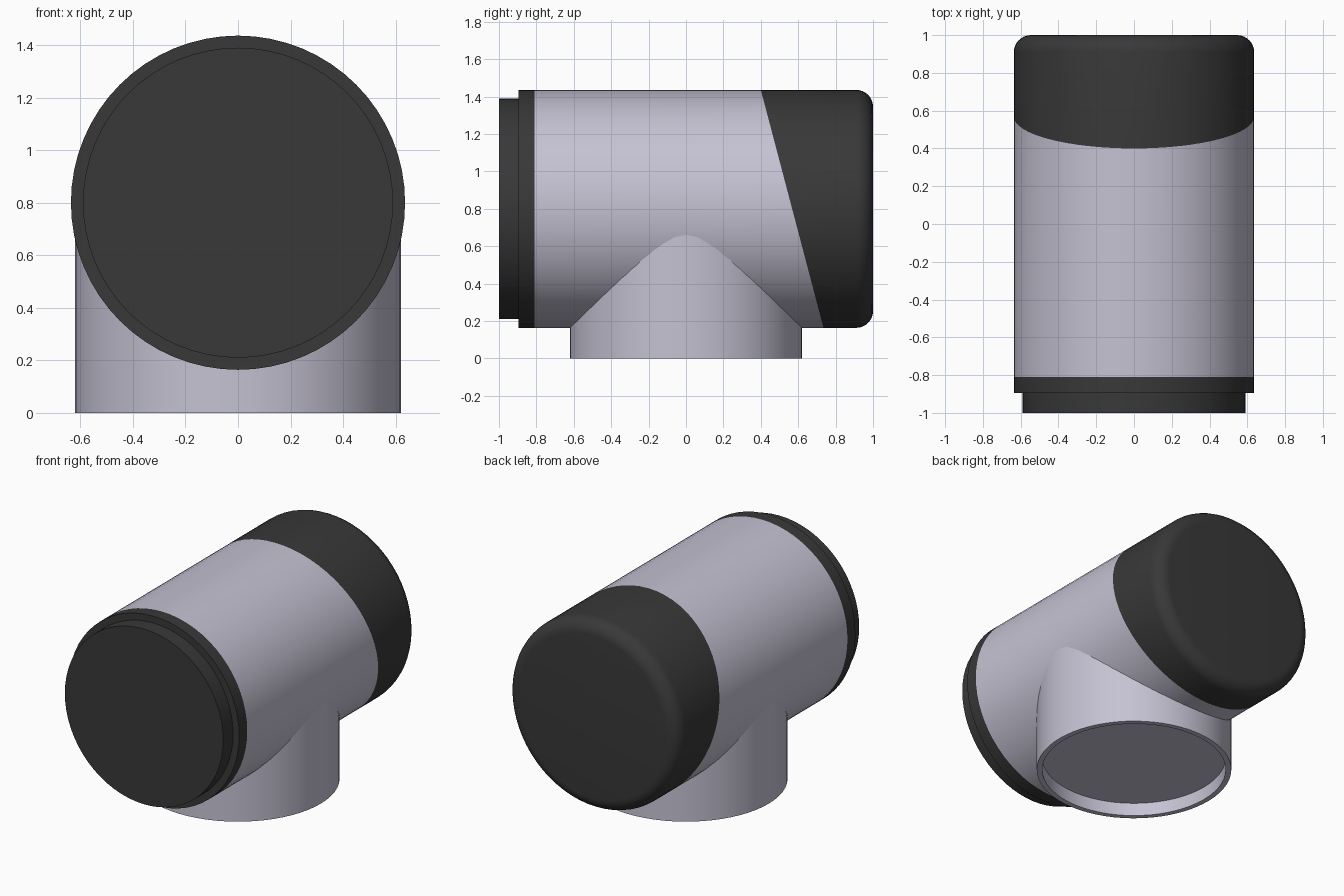
import bpy, bmesh, math
from mathutils import Matrix, Vector

default = bpy.data.objects.get("Cube")
if default:
    bpy.data.objects.remove(default, do_unlink=True)

SIDES = 64
AXIS_Z = 0.80       # height of the barrel's axis
R = 0.636           # barrel radius
NECK_R = 0.62


def material(name, colour):
    mat = bpy.data.materials.new(name)
    mat.use_nodes = True
    mat.diffuse_color = colour
    mat.node_tree.nodes["Principled BSDF"].inputs["Base Color"].default_value = colour
    return mat


silver = material("silver grey", (0.56, 0.54, 0.65, 1))
black = material("soft black", (0.04, 0.04, 0.04, 1))

# Turns local z into world y and lifts the part to the barrel's axis
BARREL = Matrix.Translation((0, 0, AXIS_Z)) @ Matrix.Rotation(-math.pi / 2, 4, "X")


def lathe(name, profile, mat, matrix=Matrix(), cut=None):
    """Spin (radius, height) points round z; cut = (point, normal of the removed side)."""
    bm = bmesh.new()
    verts = [bm.verts.new((r, 0, h)) for r, h in profile]
    edges = [bm.edges.new(pair) for pair in zip(verts, verts[1:])]
    bmesh.ops.spin(bm, geom=verts + edges, cent=(0, 0, 0), axis=(0, 0, 1),
                   angle=math.tau, steps=SIDES, use_duplicate=False)
    bmesh.ops.remove_doubles(bm, verts=bm.verts, dist=0.0001)
    bm.transform(matrix)
    bmesh.ops.recalc_face_normals(bm, faces=bm.faces)
    if cut:
        bmesh.ops.bisect_plane(bm, geom=bm.verts[:] + bm.edges[:] + bm.faces[:],
                               plane_co=cut[0], plane_no=cut[1], clear_outer=True)
        # Close the cut so the part stays solid
        bmesh.ops.holes_fill(bm, edges=[e for e in bm.edges if e.is_boundary])
        bmesh.ops.recalc_face_normals(bm, faces=bm.faces)
    mesh = bpy.data.meshes.new(name)
    bm.to_mesh(mesh)
    bm.free()
    mesh.materials.append(mat)
    obj = bpy.data.objects.new(name, mesh)
    bpy.context.collection.objects.link(obj)
    bpy.ops.object.select_all(action="DESELECT")
    obj.select_set(True)
    bpy.context.view_layer.objects.active = obj
    bpy.ops.object.shade_smooth_by_angle(angle=math.radians(30))
    return obj


# Slanted joint between barrel and back cap
joint_top = Vector((0, 0.40, AXIS_Z + R))
joint_bottom = Vector((0, 0.735, AXIS_Z - R))
slope = joint_top - joint_bottom
joint_normal = Vector((0, slope.z, -slope.y)).normalized()

# Barrel
lathe("barrel", [(0, -0.81), (R, -0.81), (R, 0.9), (0, 0.9)], silver, BARREL,
      (joint_top, joint_normal))

# Back cap with a rounded rim
fillet = 0.09
rim = [(R - fillet + fillet * math.cos(a), 1 - fillet + fillet * math.sin(a))
       for a in (math.pi / 2 * i / 8 for i in range(9))]
lathe("back_cap", [(0, 0.2), (R, 0.2)] + rim + [(0, 1)], black, BARREL,
      (joint_top, -joint_normal))

# Stepped front cap
lathe("front_cap", [(0, -1), (0.59, -1), (0.59, -0.895), (R, -0.895), (R, -0.81), (0, -0.81)],
      black, BARREL)

# Neck below the barrel, with a recessed underside
lathe("neck", [(0, 0.09), (0.585, 0.09), (0.585, 0), (NECK_R, 0), (NECK_R, AXIS_Z), (0, AXIS_Z)],
      silver)
